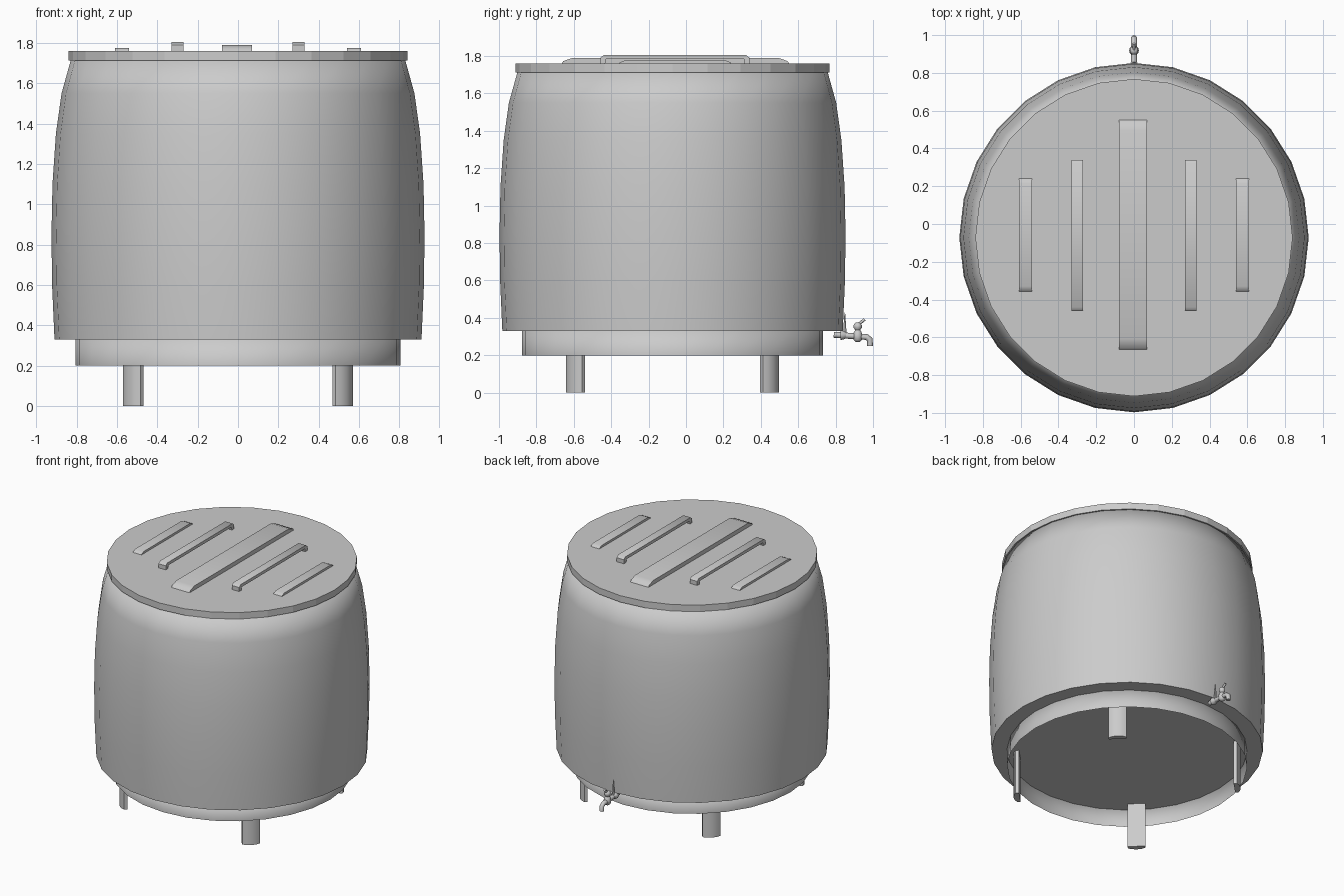
import bpy, bmesh, math
from mathutils import Vector, Matrix

if "Cube" in bpy.data.objects:
    bpy.data.objects.remove(bpy.data.objects["Cube"])

CY = -0.072   # barrel axis
SIDES = 28

grey = bpy.data.materials.new("plain grey")
grey.use_nodes = True
colour = (0.6, 0.6, 0.6, 1)
grey.diffuse_color = colour
grey.node_tree.nodes["Principled BSDF"].inputs["Base Color"].default_value = colour


def finish(name, bm, smooth=None, fix=True):
    """Turn a bmesh into an object, smooth below the given angle."""
    if fix:
        bmesh.ops.recalc_face_normals(bm, faces=bm.faces)
    mesh = bpy.data.meshes.new(name)
    bm.to_mesh(mesh)
    bm.free()
    mesh.materials.append(grey)
    ob = bpy.data.objects.new(name, mesh)
    bpy.context.collection.objects.link(ob)
    if smooth:
        bpy.ops.object.select_all(action='DESELECT')
        ob.select_set(True)
        bpy.context.view_layer.objects.active = ob
        bpy.ops.object.shade_smooth_by_angle(angle=math.radians(smooth))
    return ob


def turned(name, profile, smooth=None, caps=(True, True), sides=SIDES, place=Matrix.Translation((0, CY, 0))):
    """Revolve (radius, height) points, listed upwards, about a vertical axis."""
    bm = bmesh.new()
    rings = []
    for r, z in profile:
        ring = []
        for i in range(sides):
            a = math.tau * i / sides
            ring.append(bm.verts.new(place @ Vector((r * math.cos(a), r * math.sin(a), z))))
        rings.append(ring)
    for low, high in zip(rings, rings[1:]):
        for i in range(sides):
            j = (i + 1) % sides
            bm.faces.new((low[i], low[j], high[j], high[i]))
    if caps[0]:
        bm.faces.new(rings[0][::-1])
    if caps[1]:
        bm.faces.new(rings[-1])
    return finish(name, bm, smooth, fix=False)


def prism(name, outline, x, width, smooth=None):
    """Extrude a (y, z) outline across x."""
    bm = bmesh.new()
    face = bm.faces.new([bm.verts.new((x - width / 2, y, z)) for y, z in outline])
    out = bmesh.ops.extrude_face_region(bm, geom=[face])
    moved = [g for g in out["geom"] if isinstance(g, bmesh.types.BMVert)]
    bmesh.ops.translate(bm, vec=(width, 0, 0), verts=moved)
    return finish(name, bm, smooth)


def tube(name, points, radius):
    """Round pipe along a path."""
    curve = bpy.data.curves.new(name, 'CURVE')
    curve.dimensions = '3D'
    curve.bevel_depth = radius
    curve.bevel_resolution = 2
    curve.use_fill_caps = True
    line = curve.splines.new('POLY')
    line.points.add(len(points) - 1)
    for p, (y, z) in zip(line.points, points):
        p.co = (0, y, z, 1)
    curve.materials.append(grey)
    ob = bpy.data.objects.new(name, curve)
    bpy.context.collection.objects.link(ob)


# Barrel, base skirt open underneath, lid
turned("barrel", [(0.91, 0.33), (0.922, 0.6), (0.925, 0.85), (0.92, 1.1), (0.903, 1.35),
                  (0.875, 1.55), (0.83, 1.712)], smooth=82)
turned("base_skirt", [(0.805, 0.2), (0.805, 0.333)], smooth=100, caps=(False, True))
turned("lid", [(0.84, 1.712), (0.84, 1.76)])

# Legs: thin plates facing outward with rounded outer edges
for name, turn in (("front_right", 225), ("front_left", 315), ("back_left", 45), ("back_right", 135)):
    bm = bmesh.new()
    place = (Matrix.Translation((0, CY, 0)) @ Matrix.Rotation(math.radians(turn), 4, 'Z'))
    outline = [(0.722, -0.06), (0.745, -0.06), (0.758, -0.035), (0.764, 0),
               (0.758, 0.035), (0.745, 0.06), (0.722, 0.06)]
    low = [bm.verts.new(place @ Vector((x, y, 0))) for x, y in outline]
    high = [bm.verts.new(place @ Vector((x, y, 0.335))) for x, y in outline]
    bm.faces.new(low)
    bm.faces.new(high)
    for i in range(len(low)):
        j = (i + 1) % len(low)
        bm.faces.new((low[i], low[j], high[j], high[i]))
    finish(name + "_leg", bm, 50)


def bar(name, x, width, start, end, top, slope):
    """Low bar on the lid with ramped ends."""
    z, h = 1.755, top - 1.76
    prism(name, [(start, z), (start + slope * 0.2, z + h * 0.6), (start + slope, top),
                 (end - slope, top), (end - slope * 0.2, z + h * 0.6), (end, z)], x, width, 50)


def grip(name, x):
    """Raised handle with a gap beneath."""
    arch = [(-0.458, 1.755), (-0.458, 1.79), (-0.44, 1.805), (0.322, 1.805), (0.34, 1.79), (0.34, 1.755)]
    gap = [(0.315, 1.755), (0.31, 1.783), (-0.428, 1.783), (-0.433, 1.755)]
    prism(name, arch + gap, x, 0.06, 50)


bar("centre_bar", -0.005, 0.148, -0.668, 0.555, 1.79, 0.06)
for side, s in (("left", 1), ("right", -1)):
    grip(side + "_handle", s * 0.3)
    bar(side + "_outer_bar", s * 0.575, 0.07, -0.36, 0.245, 1.776, 0.03)

# Tap at the back
tube("tap_pipe", [(0.79, 0.31), (0.93, 0.3), (0.965, 0.298), (0.982, 0.285), (0.984, 0.25)], 0.016)
turned("tap_collar", [(0.026, 0), (0.024, 0.015), (0.017, 0.03)], 50, sides=12,
       place=Matrix.Translation((0, 0.825, 0.308)) @ Matrix.Rotation(-math.pi / 2, 4, 'X'))
turned("tap_body", [(0.012, 0.272), (0.022, 0.282), (0.026, 0.305), (0.02, 0.325), (0.013, 0.335),
                    (0.022, 0.347), (0.022, 0.362), (0.012, 0.375)], 60, sides=12,
       place=Matrix.Translation((0, 0.918, 0)))
tube("tap_lever", [(0.905, 0.36), (0.93, 0.372), (0.955, 0.392)], 0.008)
turned("tap_pin", [(0.011, 0.32), (0.002, 0.43)], 50, sides=6,
       place=Matrix.Translation((0, 0.849, 0)))
